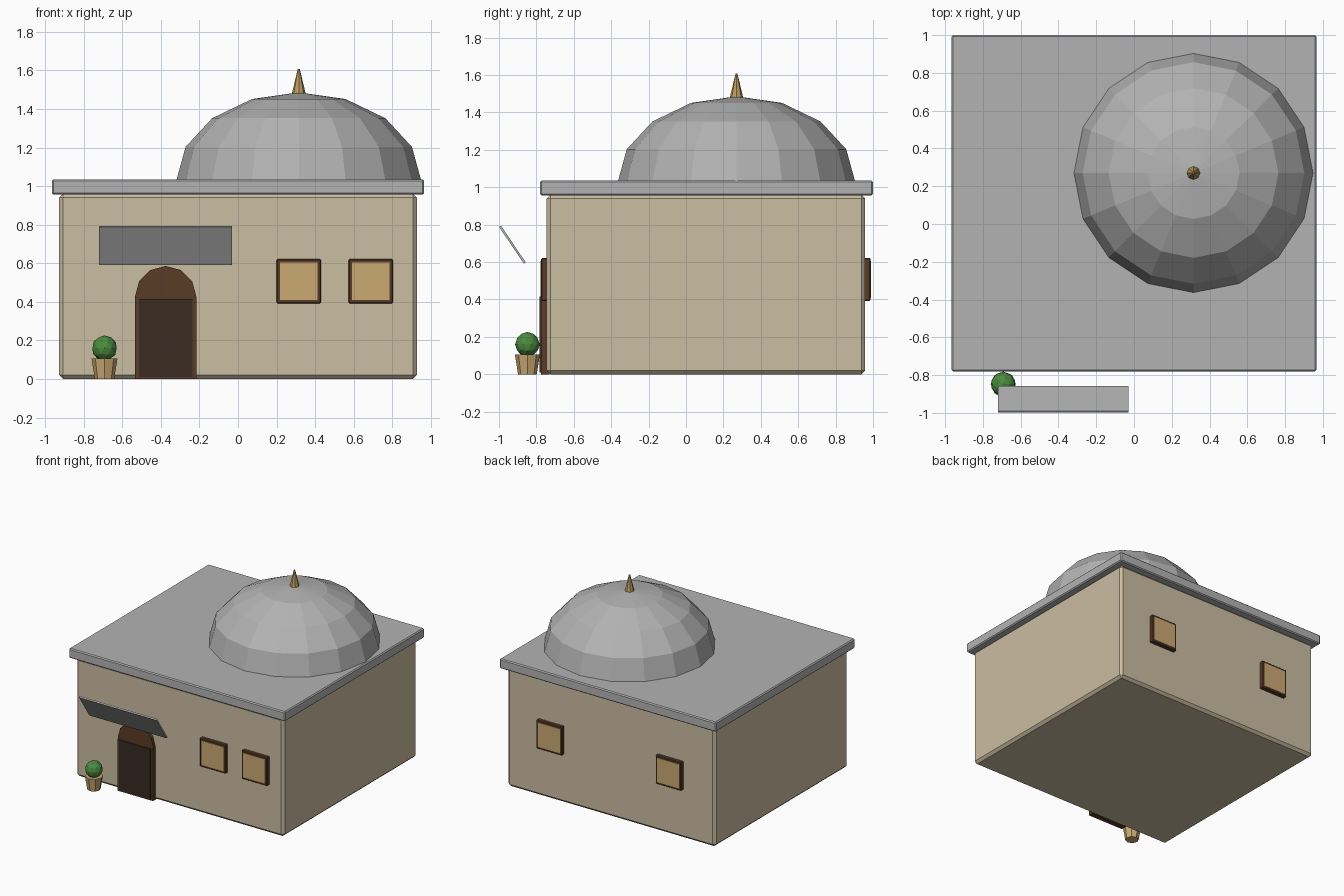
import bpy, bmesh, math
from mathutils import Matrix

cube = bpy.data.objects.get("Cube")
if cube:
    bpy.data.objects.remove(cube, do_unlink=True)


def material(name, r, g, b):
    m = bpy.data.materials.new(name)
    m.use_nodes = True
    m.diffuse_color = (r, g, b, 1)
    m.node_tree.nodes["Principled BSDF"].inputs["Base Color"].default_value = (r, g, b, 1)
    return m


plaster = material("sand plaster", 0.6, 0.51, 0.36)
stone = material("grey stone", 0.45, 0.45, 0.45)
wood = material("brown wood", 0.1, 0.045, 0.02)
dark_wood = material("dark door wood", 0.042, 0.024, 0.016)
glow = material("warm tan", 0.6, 0.4, 0.17)
brass = material("brass", 0.5, 0.33, 0.12)
leaf = material("leaf green", 0.07, 0.26, 0.05)


def finish(bm, name, mat):
    bmesh.ops.recalc_face_normals(bm, faces=bm.faces)
    mesh = bpy.data.meshes.new(name)
    bm.to_mesh(mesh)
    bm.free()
    mesh.materials.append(mat)
    ob = bpy.data.objects.new(name, mesh)
    bpy.context.collection.objects.link(ob)
    return ob


def box(name, mat, x, y, z, bevel=0):
    """Box from (min, max) ranges, with an optional chamfer."""
    bm = bmesh.new()
    bmesh.ops.create_cube(bm, size=1)
    for v in bm.verts:
        for i, (lo, hi) in enumerate((x, y, z)):
            v.co[i] = lo if v.co[i] < 0 else hi
    if bevel:
        bmesh.ops.bevel(bm, geom=bm.edges[:], offset=bevel, segments=1, affect='EDGES')
    return finish(bm, name, mat)


def cone(name, mat, x, y, z, r1, r2, sides):
    bm = bmesh.new()
    bmesh.ops.create_cone(bm, cap_ends=True, segments=sides, radius1=r1, radius2=r2,
                          depth=z[1] - z[0],
                          matrix=Matrix.Translation((x, y, (z[0] + z[1]) / 2)))
    return finish(bm, name, mat)


# Walls and roof slab
FRONT, BACK = -0.745, 0.957
box("walls", plaster, (-0.927, 0.927), (FRONT, BACK), (0, 0.96), 0.02)
box("roof_slab", stone, (-0.965, 0.965), (-0.78, 1.0), (0.957, 1.035), 0.008)

# Faceted half dome, flattened in height
DOME_X, DOME_Y = 0.315, 0.27
bm = bmesh.new()
bmesh.ops.create_uvsphere(bm, u_segments=16, v_segments=8, radius=1)
bmesh.ops.delete(bm, geom=[v for v in bm.verts if v.co.z < -0.01], context='VERTS')
bmesh.ops.scale(bm, vec=(0.635, 0.635, 0.458), verts=bm.verts)
bmesh.ops.translate(bm, vec=(DOME_X, DOME_Y, 1.028), verts=bm.verts)
finish(bm, "dome", stone)
cone("finial", brass, DOME_X, DOME_Y, (1.47, 1.608), 0.038, 0.005, 8)

# Arched doorway: jamb block, twelve-sided arch disc, door leaf
DOOR_X = -0.375
box("door_frame", wood, (DOOR_X - 0.159, DOOR_X + 0.159), (-0.775, -0.73), (0, 0.415))
bm = bmesh.new()
arch = [(-0.159, 0.3)]
arch += [(-0.159 * math.cos(math.radians(30 * i)), 0.427 + 0.159 * math.sin(math.radians(30 * i)))
         for i in range(7)]
arch += [(0.159, 0.3)]
face = bm.faces.new([bm.verts.new((DOOR_X + px, -0.77, pz)) for px, pz in arch])
out = bmesh.ops.extrude_face_region(bm, geom=[face])
bmesh.ops.translate(bm, vec=(0, 0.04, 0),
                    verts=[g for g in out["geom"] if isinstance(g, bmesh.types.BMVert)])
bm.faces.ensure_lookup_table()
finish(bm, "door_arch", wood)
box("door_leaf", dark_wood, (DOOR_X - 0.139, DOOR_X + 0.139), (-0.782, -0.74), (0.01, 0.415))


# Windows: chamfered frame with a slightly proud pane
def window(name, x, wall, side):
    def depth(d):
        return sorted((wall - side * 0.01, wall + side * d))
    z = 0.507
    box(name + "_frame", wood, (x - 0.115, x + 0.115), depth(0.029), (z - 0.115, z + 0.115), 0.005)
    box(name + "_pane", glow, (x - 0.098, x + 0.098), depth(0.032), (z - 0.098, z + 0.098))


for i, x in enumerate((0.315, 0.688)):
    window(f"front_window_{i + 1}", x, FRONT, -1)
for i, x in enumerate((-0.532, 0.532)):
    window(f"back_window_{i + 1}", x, BACK, 1)

# Awning panel, tilted with its outer edge up
awning = box("awning", stone, (-0.345, 0.345), (-0.118, 0.118), (-0.006, 0.006))
awning.data.transform(Matrix.Translation((-0.375, -0.928, 0.693))
                      @ Matrix.Rotation(math.radians(-56), 4, 'X'))

# Potted shrub
PLANT_X, PLANT_Y = -0.692, -0.848
cone("plant_pot", glow, PLANT_X, PLANT_Y, (0, 0.106), 0.05, 0.067, 8)
bm = bmesh.new()
bmesh.ops.create_icosphere(bm, subdivisions=2, radius=0.066,
                           matrix=Matrix.Translation((PLANT_X, PLANT_Y, 0.16)))
finish(bm, "shrub", leaf)
